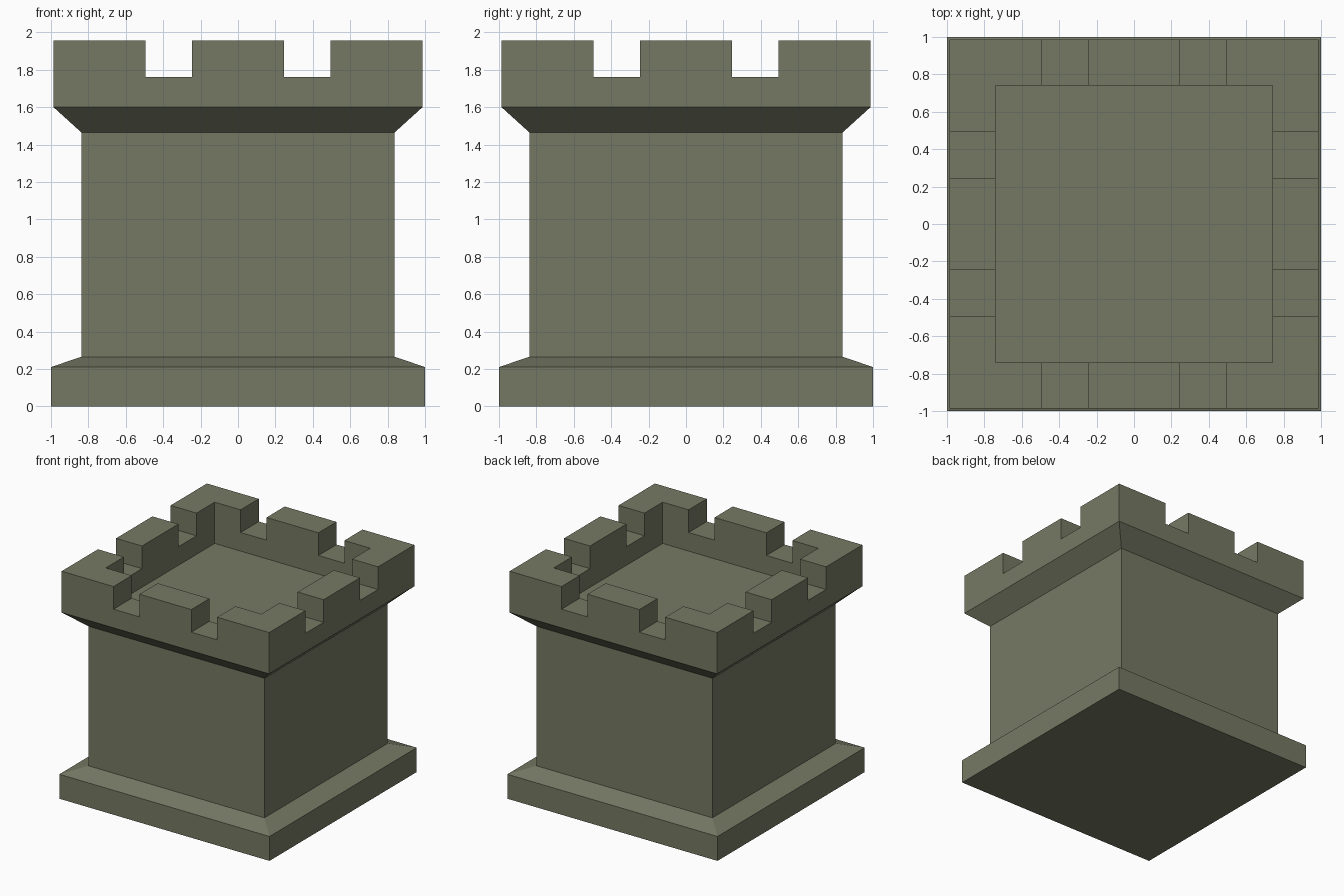
import bpy, bmesh

if "Cube" in bpy.data.objects:
    bpy.data.objects.remove(bpy.data.objects["Cube"])

stone = bpy.data.materials.new("grey_green_stone")
stone.diffuse_color = (0.181, 0.191, 0.127, 1)
stone.use_nodes = True
stone.node_tree.nodes["Principled BSDF"].inputs["Base Color"].default_value = stone.diffuse_color


def finish(name, bm):
    bmesh.ops.remove_doubles(bm, verts=bm.verts, dist=1e-4)
    bmesh.ops.dissolve_limit(bm, angle_limit=0.01, verts=bm.verts, edges=bm.edges)
    mesh = bpy.data.meshes.new(name)
    bm.to_mesh(mesh)
    bm.free()
    mesh.materials.append(stone)
    obj = bpy.data.objects.new(name, mesh)
    bpy.context.collection.objects.link(obj)


# Tower body: square rings lofted from plinth to flared collar
profile = [(1, 0), (1, 0.21), (0.838, 0.265), (0.838, 1.465), (0.987, 1.6)]
bm = bmesh.new()
rings = [[bm.verts.new((x * r, y * r, z)) for x, y in ((-1, -1), (1, -1), (1, 1), (-1, 1))]
         for r, z in profile]
bm.faces.new(rings[0][::-1])
for a, b in zip(rings, rings[1:]):
    for i in range(4):
        j = (i + 1) % 4
        bm.faces.new((a[i], a[j], b[j], b[i]))
finish("tower_body", bm)

# Battlements: an 8 x 8 grid of cells, stepped to floor, notch or merlon height
N, HALF = 8, 0.987
CELL = 2 * HALF / N
FLOOR, NOTCH, TOP = 1.6, 1.76, 1.955


def height(i, j):
    if not (0 <= i < N and 0 <= j < N):
        return FLOOR
    if 0 < i < N - 1 and 0 < j < N - 1:
        return FLOOR
    return NOTCH if i in (2, 5) or j in (2, 5) else TOP


bm = bmesh.new()


def quad(*points):
    bm.faces.new([bm.verts.new(p) for p in points])


for i in range(N):
    for j in range(N):
        x0, y0 = -HALF + i * CELL, -HALF + j * CELL
        x1, y1 = x0 + CELL, y0 + CELL
        h = height(i, j)
        corners = [(x0, y0), (x1, y0), (x1, y1), (x0, y1)]
        quad(*[(x, y, h) for x, y in corners])
        # Walls wherever the neighbouring cell is lower
        for k, (di, dj) in enumerate(((0, -1), (1, 0), (0, 1), (-1, 0))):
            low = height(i + di, j + dj)
            (ax, ay), (bx, by) = corners[k], corners[(k + 1) % 4]
            for za, zb in ((FLOOR, NOTCH), (NOTCH, TOP)):
                if low <= za and zb <= h:
                    quad((ax, ay, za), (bx, by, za), (bx, by, zb), (ax, ay, zb))
finish("battlements", bm)
